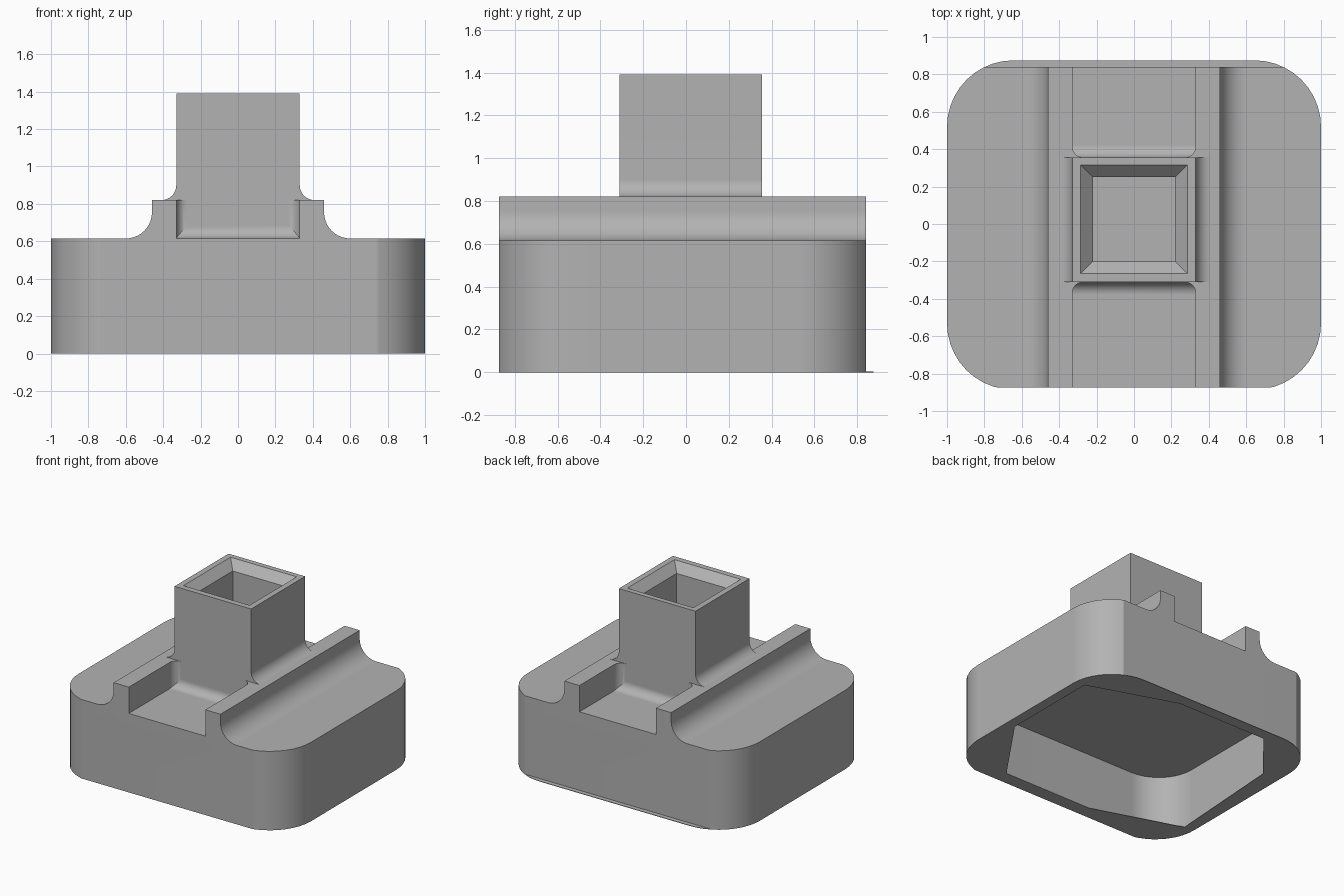
import bpy, bmesh
from math import sin, cos, pi

if "Cube" in bpy.data.objects:
    bpy.data.objects.remove(bpy.data.objects["Cube"], do_unlink=True)

GREY = (0.45, 0.45, 0.45, 1)
mat = bpy.data.materials.new("plain grey")
mat.use_nodes = True
mat.diffuse_color = GREY
mat.node_tree.nodes["Principled BSDF"].inputs["Base Color"].default_value = GREY


def arc(cx, cy, r, start, end, n=10):
    angles = [(start + (end - start) * i / n) * pi / 180 for i in range(n + 1)]
    return [(cx + r * cos(a), cy + r * sin(a)) for a in angles]


def rounded(hx, y0, y1, r):
    """Outline of a rectangle with rounded corners."""
    return (arc(hx - r, y1 - r, r, 0, 90) + arc(r - hx, y1 - r, r, 90, 180)
            + arc(r - hx, y0 + r, r, 180, 270) + arc(hx - r, y0 + r, r, 270, 360))


def rect(x0, x1, y0, y1):
    return [(x0, y0), (x1, y0), (x1, y1), (x0, y1)]


def loft(name, bottom, top, axis, lo, hi):
    """Solid between two matching outlines that lie across the given axis."""
    place = {"x": lambda p, d: (d, *p), "y": lambda p, d: (p[0], d, p[1]),
             "z": lambda p, d: (*p, d)}[axis]
    bm = bmesh.new()
    a = [bm.verts.new(place(p, lo)) for p in bottom]
    b = [bm.verts.new(place(p, hi)) for p in top]
    bm.faces.new(a)
    bm.faces.new(b)
    for i in range(len(a)):
        j = (i + 1) % len(a)
        bm.faces.new((a[i], a[j], b[j], b[i]))
    bmesh.ops.recalc_face_normals(bm, faces=bm.faces)
    mesh = bpy.data.meshes.new(name)
    bm.to_mesh(mesh)
    bm.free()
    mesh.materials.append(mat)
    obj = bpy.data.objects.new(name, mesh)
    bpy.context.collection.objects.link(obj)
    return obj


def prism(name, outline, axis, lo, hi):
    return loft(name, outline, outline, axis, lo, hi)


def combine(obj, other, operation):
    mod = obj.modifiers.new(operation, "BOOLEAN")
    mod.operation, mod.solver, mod.object = operation, "EXACT", other
    bpy.context.view_layer.objects.active = obj
    bpy.ops.object.modifier_apply(modifier=mod.name)
    bpy.data.objects.remove(other, do_unlink=True)


def fillet(cx, cy, sx, sy, r, sink=0.03):
    """Concave corner filler, sunk a little into both neighbours."""
    curve = arc(r, r, r, 270, 180)
    pts = [(-sink, -sink), (r, -sink)] + curve + [(-sink, r)]
    return [(cx + sx * x, cy + sy * y) for x, y in pts]


DECK, RAIL = 0.615, 0.82
FRONT, BACK = -0.873, 0.84
HALF, T_FRONT, T_BACK = 0.33, -0.31, 0.355

# Body: cross-section with two rails, trimmed to a rounded outline
sweep = arc(0.6, DECK + 0.14, 0.14, 270, 180)
half = [(1.1, 0), (1.1, DECK)] + sweep + [(0.46, RAIL), (HALF, RAIL), (HALF, DECK)]
section = half + [(-x, z) for x, z in reversed(half)]
body = prism("adapter_body", section, "y", FRONT, BACK)
outline = rounded(1, -0.886, 0.875, 0.356)
combine(body, prism("trim", outline, "z", -0.1, 1), "INTERSECT")

# Square tower and the fillets around its foot
combine(body, prism("tower", rect(-HALF, HALF, T_FRONT, T_BACK), "z", 0.5, 1.39), "UNION")
for y, s in ((T_FRONT, -1), (T_BACK, 1)):
    combine(body, prism("foot", fillet(y, DECK, s, 1, 0.07), "x", -HALF, HALF), "UNION")
    for side in (-1, 1):
        corner = fillet(side * HALF, y, -side, s, 0.06)
        combine(body, prism("corner", corner, "z", DECK - 0.02, RAIL), "UNION")
for side in (-1, 1):
    shoulder = fillet(side * HALF, RAIL, side, 1, 0.08)
    combine(body, prism("shoulder", shoulder, "y", T_FRONT, T_BACK), "UNION")

# Socket in the tower with a chamfered mouth
combine(body, prism("socket", rect(-0.22, 0.22, -0.2, 0.25), "z", DECK, 1.5), "DIFFERENCE")
combine(body, loft("mouth", rect(-0.22, 0.22, -0.2, 0.25), rect(-0.285, 0.285, -0.265, 0.315),
                   "z", 1.325, 1.39), "DIFFERENCE")

# Hollow underside
combine(body, prism("cavity", rounded(0.925, -0.77, 0.79, 0.3), "z", -0.1, 0.44), "DIFFERENCE")

# Thin bottom lip with an eight-sided opening
lip = prism("bottom_lip", [(x, max(y, FRONT)) for x, y in outline], "z", 0, 0.004)
opening = [(0.92, -0.22), (0.92, 0.55), (0.23, 0.785), (-0.54, 0.785),
           (-0.86, 0.4), (-0.92, -0.54), (-0.23, -0.765), (0.54, -0.765)]
combine(lip, prism("opening", opening, "z", -0.1, 0.1), "DIFFERENCE")

# Smooth curves, sharp edges
for obj in (body, lip):
    bpy.ops.object.select_all(action="DESELECT")
    obj.select_set(True)
    bpy.context.view_layer.objects.active = obj
    bpy.ops.object.shade_smooth_by_angle(angle=pi / 6)
    obj.modifiers.new("even_shading", "WEIGHTED_NORMAL").keep_sharp = True
